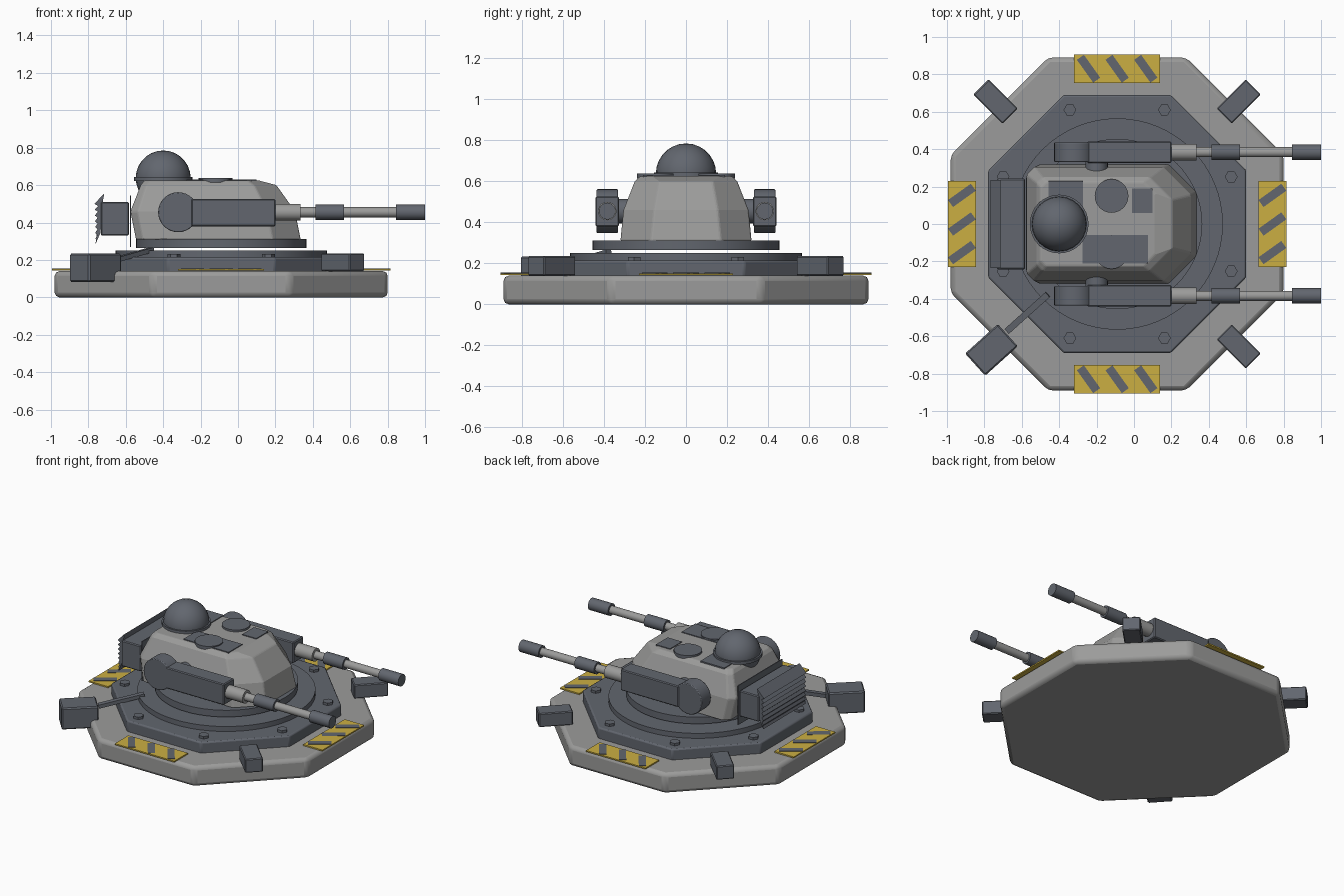
import bpy, bmesh, math
from mathutils import Matrix, Vector

if "Cube" in bpy.data.objects:
    bpy.data.objects.remove(bpy.data.objects["Cube"], do_unlink=True)

CX = -0.09  # axis of the base and turret ring


def material(name, rgb):
    m = bpy.data.materials.new(name)
    m.use_nodes = True
    m.diffuse_color = (*rgb, 1)
    node = next(n for n in m.node_tree.nodes if n.type == "BSDF_PRINCIPLED")
    node.inputs["Base Color"].default_value = (*rgb, 1)
    node.inputs["Roughness"].default_value = 0.7
    return m


LIGHT = material("light grey armour", (0.33, 0.33, 0.325))
DARK = material("dark blue grey metal", (0.122, 0.134, 0.158))
YELLOW = material("warning yellow", (0.60, 0.43, 0.055))


def finish(name, bm, mat, bevel=0, segments=2, smooth=True):
    bmesh.ops.recalc_face_normals(bm, faces=bm.faces)
    me = bpy.data.meshes.new(name)
    bm.to_mesh(me)
    bm.free()
    me.materials.append(mat)
    ob = bpy.data.objects.new(name, me)
    bpy.context.collection.objects.link(ob)
    if smooth:
        me.polygons.foreach_set("use_smooth", [True] * len(me.polygons))
        me.set_sharp_from_angle(angle=math.radians(32))
    if bevel:
        b = ob.modifiers.new("Bevel", "BEVEL")
        b.width, b.segments = bevel, segments
        b.limit_method, b.angle_limit = "ANGLE", math.radians(25)
    return ob


def box(name, centre, size, mat, yaw=0, pitch=0, bevel=0):
    bm = bmesh.new()
    m = (Matrix.Translation(centre) @ Matrix.Rotation(yaw, 4, "Z")
         @ Matrix.Rotation(pitch, 4, "Y") @ Matrix.Diagonal((*size, 1)))
    bmesh.ops.create_cube(bm, size=1, matrix=m)
    return finish(name, bm, mat, bevel, 1, smooth=False)


def rod(name, start, end, r, mat, sides=24, turn=0, bevel=0):
    a, b = Vector(start), Vector(end)
    bm = bmesh.new()
    m = (Matrix.Translation((a + b) / 2)
         @ (b - a).to_track_quat("Z", "Y").to_matrix().to_4x4()
         @ Matrix.Rotation(turn, 4, "Z"))
    bmesh.ops.create_cone(bm, cap_ends=True, segments=sides, radius1=r, radius2=r,
                          depth=(b - a).length, matrix=m)
    return finish(name, bm, mat, bevel)


def loft(name, rings, mat, bevel=0):
    bm = bmesh.new()
    loops = [[bm.verts.new(p) for p in ring] for ring in rings]
    for lo, hi in zip(loops, loops[1:]):
        n = len(lo)
        for i in range(n):
            bm.faces.new((lo[i], lo[(i + 1) % n], hi[(i + 1) % n], hi[i]))
    bm.faces.new(loops[0])
    bm.faces.new(loops[-1])
    return finish(name, bm, mat, bevel, smooth=False)


def octagon(name, apothem, z0, z1, mat, bevel):
    r = apothem / math.cos(math.pi / 8)
    return rod(name, (CX, 0, z0), (CX, 0, z1), r, mat, 8, math.pi / 8, bevel)


# Base, deck and turret ring
octagon("base_slab", 0.89, 0, 0.14, LIGHT, 0.025)
octagon("deck_plate", 0.69, 0.13, 0.215, DARK, 0.01)
rod("deck_ring", (CX, 0, 0.2), (CX, 0, 0.25), 0.565, DARK, 64)
rod("turret_ring", (CX, 0, 0.265), (CX, 0, 0.312), 0.455, DARK, 64)
for i in range(8):
    a = math.pi / 8 + i * math.pi / 4
    x, y = CX + 0.66 * math.cos(a), 0.66 * math.sin(a)
    rod("deck_bolt", (x, y, 0.21), (x, y, 0.232), 0.034, DARK, 6, math.pi / 6)

# Hazard plates with diagonal stripes on four sides
for i in range(4):
    a = i * math.pi / 2
    spin = Matrix.Rotation(a, 3, "Z")
    c = Vector((CX, 0, 0.147)) + spin @ Vector((0, 0.83, 0))
    box("hazard_plate", c, (0.46, 0.15, 0.009), YELLOW, a)
    for k in (-1, 0, 1):
        s = c + spin @ Vector((0.153 * k, 0, 0.0055))
        box("hazard_stripe", s, (0.15, 0.046, 0.004), DARK, a - 0.95)

# Corner boxes, one larger with a cable arm
for sx, sy in ((1, 1), (1, -1), (-1, 1)):
    yaw = math.atan2(sy, sx)
    box("corner_box", (CX + 0.65 * sx, 0.655 * sy, 0.187), (0.22, 0.115, 0.096),
        DARK, yaw, bevel=0.006)
box("power_box", (-0.762, -0.673, 0.158), (0.235, 0.16, 0.15), DARK,
    math.radians(42), bevel=0.008)
box("power_arm", (-0.57, -0.475, 0.224), (0.3, 0.035, 0.025), DARK,
    math.radians(42), math.radians(-12))

# Turret body lofted from chamfered outlines


def outline(z, back, front, half, cf, cb):
    side = [(back, half - cb), (back + cb, half), (front - cf, half), (front, half - cf)]
    return [(x, y, z) for x, y in side] + [(x, -y, z) for x, y in reversed(side)]


loft("turret_body", [outline(0.308, -0.545, 0.335, 0.32, 0.15, 0.04),
                     outline(0.46, -0.575, 0.305, 0.305, 0.15, 0.04),
                     outline(0.6, -0.52, 0.205, 0.25, 0.12, 0.03),
                     outline(0.625, -0.5, 0.11, 0.225, 0.06, 0.03)], LIGHT, 0.008)

# Roof panels, hatches and sensor dome
for x, y, w, d in ((-0.365, 0.16, 0.185, 0.14), (0.045, 0.125, 0.11, 0.13),
                   (-0.1, -0.135, 0.35, 0.15)):
    box("roof_panel", (x, y, 0.626), (w, d, 0.009), DARK)
for y in (-0.15, 0.15):
    rod("roof_hatch", (-0.12, y, 0.615), (-0.12, y, 0.638), 0.09, DARK, 32)
rod("dome_collar", (-0.4, 0, 0.622), (-0.4, 0, 0.643), 0.157, DARK, 32)
bm = bmesh.new()
bmesh.ops.create_uvsphere(bm, u_segments=24, v_segments=14, radius=0.147,
                          matrix=Matrix.Translation((-0.4, 0, 0.638)))
finish("sensor_dome", bm, DARK)

# Rear equipment box, backing sheet and louvred grille
box("rear_sheet", (-0.574, 0, 0.407), (0.006, 0.49, 0.275), DARK)
box("rear_box", (-0.658, 0, 0.42), (0.15, 0.485, 0.18), DARK, bevel=0.006)
teeth = 7
profile = [(-0.715, 0.555)]
for i in range(teeth):
    z = 0.5 - 0.031 * i
    profile += [(-0.768 + 0.001 * i, z), (-0.748 - 0.001 * i, z - 0.012)]
profile += [(-0.762, 0.285), (-0.735, 0.345), (-0.725, 0.5)]
loft("rear_grille", [[(x, y, z) for x, z in profile] for y in (-0.235, 0.235)], DARK)

# Twin gun pods
GZ = 0.455
for s in (-1, 1):
    y = 0.384 * s
    rod("gun_drum", (-0.32, y - 0.052, GZ), (-0.32, y + 0.052, GZ), 0.107, DARK, 32, bevel=0.005)
    box("gun_housing", (-0.025, y, GZ - 0.002), (0.45, 0.115, 0.147), DARK, bevel=0.006)
    for name, x0, x1, r, mat in (("barrel_root", 0.19, 0.335, 0.045, LIGHT),
                                 ("barrel", 0.32, 0.95, 0.027, LIGHT),
                                 ("barrel_sleeve", 0.415, 0.568, 0.041, DARK),
                                 ("muzzle", 0.845, 1.0, 0.041, DARK)):
        rod(name, (x0, y, GZ), (x1, y, GZ), r, mat, 20)
    # Stub mount joining the pod to the turret
    rod("gun_mount", (-0.2, 0.27 * s, GZ), (-0.2, y, GZ), 0.06, DARK, 20)
